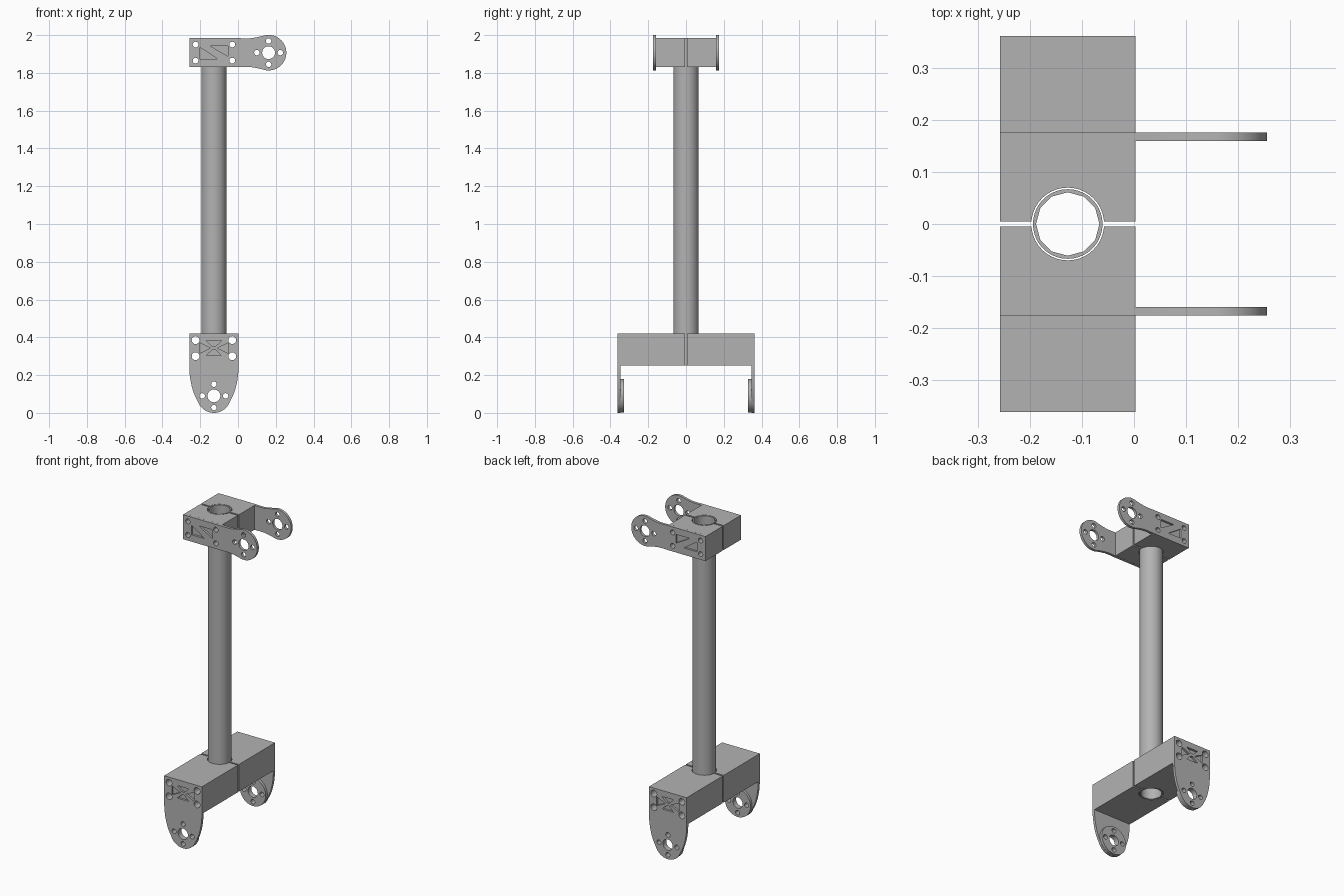
import bpy, bmesh
from math import sin, cos, pi, sqrt

if "Cube" in bpy.data.objects:
    bpy.data.objects.remove(bpy.data.objects["Cube"], do_unlink=True)

GRAY = (0.45, 0.45, 0.45, 1)
mat = bpy.data.materials.new("plain gray")
mat.use_nodes = True
mat.diffuse_color = GRAY
mat.node_tree.nodes["Principled BSDF"].inputs["Base Color"].default_value = GRAY

CX = -0.1275            # axis of the tube
HALF = 0.1305           # half width of the clamps
GAP = 0.005             # half of the slit between clamp halves
SKIN = 0.0165           # side plate thickness


def circle(x, z, r, n=32):
    return [(x + r * cos(2 * pi * i / n), z + r * sin(2 * pi * i / n)) for i in range(n)]


def rect(x0, x1, z0, z1):
    return [(x0, z0), (x1, z0), (x1, z1), (x0, z1)]


def prism(name, outlines, a, b, axis="Y"):
    """Extrude outlines between a and b along Y (outline in x,z) or Z (outline in x,y)."""
    bm = bmesh.new()
    for pts in outlines:
        rings = [[bm.verts.new((u, t, v) if axis == "Y" else (u, v, t)) for u, v in pts]
                 for t in (a, b)]
        bm.faces.new(rings[0])
        bm.faces.new(rings[1][::-1])
        for i in range(len(pts)):
            j = (i + 1) % len(pts)
            bm.faces.new((rings[0][i], rings[1][i], rings[1][j], rings[0][j]))
    bmesh.ops.recalc_face_normals(bm, faces=bm.faces)
    mesh = bpy.data.meshes.new(name)
    bm.to_mesh(mesh)
    bm.free()
    mesh.materials.append(mat)
    obj = bpy.data.objects.new(name, mesh)
    bpy.context.collection.objects.link(obj)
    return obj


def activate(obj):
    bpy.ops.object.select_all(action="DESELECT")
    obj.select_set(True)
    bpy.context.view_layer.objects.active = obj


def cut(obj, *args):
    """Subtract a prism and discard the cutter."""
    tool = prism("cutter", *args)
    mod = obj.modifiers.new("cut", "BOOLEAN")
    mod.operation, mod.solver, mod.object = "DIFFERENCE", "EXACT", tool
    activate(obj)
    bpy.ops.object.modifier_apply(modifier=mod.name)
    bpy.data.objects.remove(tool, do_unlink=True)


def finish(obj, mirror=True):
    activate(obj)
    bpy.ops.object.shade_smooth_by_angle(angle=0.6)
    if mirror:
        mod = obj.modifiers.new("mirror", "MIRROR")
        mod.use_axis = (False, True, False)


def servo_holes(x, z):
    """Centre hole with four screw holes round it."""
    return [circle(x, z, 0.034)] + [circle(x + 0.062 * cos(k * pi / 2),
            z + 0.062 * sin(k * pi / 2), 0.0145, 16) for k in range(4)]


def bolt_holes(z0, z1, r):
    return [circle(CX + s * 0.097, z, r, 12) for s in (-1, 1) for z in (z0, z1)]


def clamp(name, z0, z1, outer, bolts):
    """Clamp half with tube bore and through bolts."""
    block = prism(name, [rect(CX - HALF, CX + HALF, z0, z1)], GAP, outer - SKIN)
    cut(block, [circle(CX, 0, 0.07, 40)], z0 - 0.1, z1 + 0.1, "Z")
    cut(block, bolts, -0.1, outer + 0.1)
    finish(block)


def side_plate(name, outline, outer, holes, pockets):
    plate = prism(name, [outline], outer - SKIN, outer)
    cut(plate, holes, outer - 0.1, outer + 0.1)
    cut(plate, pockets, outer - 0.013, outer + 0.1)
    finish(plate)


# Tube
tube = prism("tube", [circle(CX, 0, 0.067, 40)], 0.25, 1.984, "Z")
cut(tube, [circle(CX, 0, 0.061, 12)], 0, 2.2, "Z")
finish(tube, False)

# Lower clamp
LOW_Y, LOW0, LOW1, PIVOT = 0.362, 0.25, 0.42, 0.09
bolts = bolt_holes(0.30, 0.385, 0.021)
clamp("lower_clamp", LOW0, LOW1, LOW_Y, bolts)

# Lower fork plate: straight sides above, rounded end below
side = []
for i in range(1, 25):
    z = LOW0 * (1 - cos(pi / 2 * i / 24))
    ellipse = HALF * sqrt(1 - ((LOW0 - z) / LOW0) ** 2)
    disc = sqrt(max(0, PIVOT ** 2 - (z - PIVOT) ** 2))
    side.append((max(ellipse, disc), z))
side.append((HALF, LOW1))
outline = [(CX, 0)] + [(CX + w, z) for w, z in side] + [(CX - w, z) for w, z in side[::-1]]
MID = 0.343
pockets = []
for s in (-1, 1):
    pockets.append([(CX + s * 0.077, MID - 0.028), (CX + s * 0.077, MID + 0.028),
                    (CX + s * 0.018, MID)])
    pockets.append([(CX - 0.04, MID + s * 0.039), (CX + 0.04, MID + s * 0.039),
                    (CX + 0.008, MID + s * 0.009), (CX - 0.008, MID + s * 0.009)])
holes = servo_holes(CX, PIVOT)
side_plate("lower_fork_plate", outline, LOW_Y, bolts + holes, pockets)

# Raised pivot disc inside each lower plate
boss = prism("lower_pivot_disc", [circle(CX, PIVOT, 0.089, 48)],
             LOW_Y - 2 * SKIN, LOW_Y - SKIN)
cut(boss, holes, 0.2, 0.5)
finish(boss)

# Upper clamp
UP_Y, UP0, UP1 = 0.176, 1.831, 1.984
bolts = bolt_holes(1.865, 1.95, 0.0155)
clamp("upper_clamp", UP0, UP1, UP_Y, bolts)

# Upper arm plate: rectangle, slim neck and round end
AX, AZ, R = 0.162, 1.907, 0.094
neck = [(CX - HALF, 0.0768), (0.005, 0.0768), (0.04, 0.0755), (0.07, 0.0765), (0.10, 0.0815)]
start = 1.92
end = [(AX + R * cos(start - 2 * start * i / 36), AZ + R * sin(start - 2 * start * i / 36))
       for i in range(37)]
outline = [(x, AZ + h) for x, h in neck] + end + [(x, AZ - h) for x, h in neck[::-1]]
pockets = [[(-0.2, 1.934), (-0.2, 1.873), (-0.108, 1.873)],
           [(-0.148, 1.943), (-0.053, 1.943), (-0.053, 1.888)]]
side_plate("upper_arm_plate", outline, UP_Y, bolts + servo_holes(AX, AZ), pockets)
